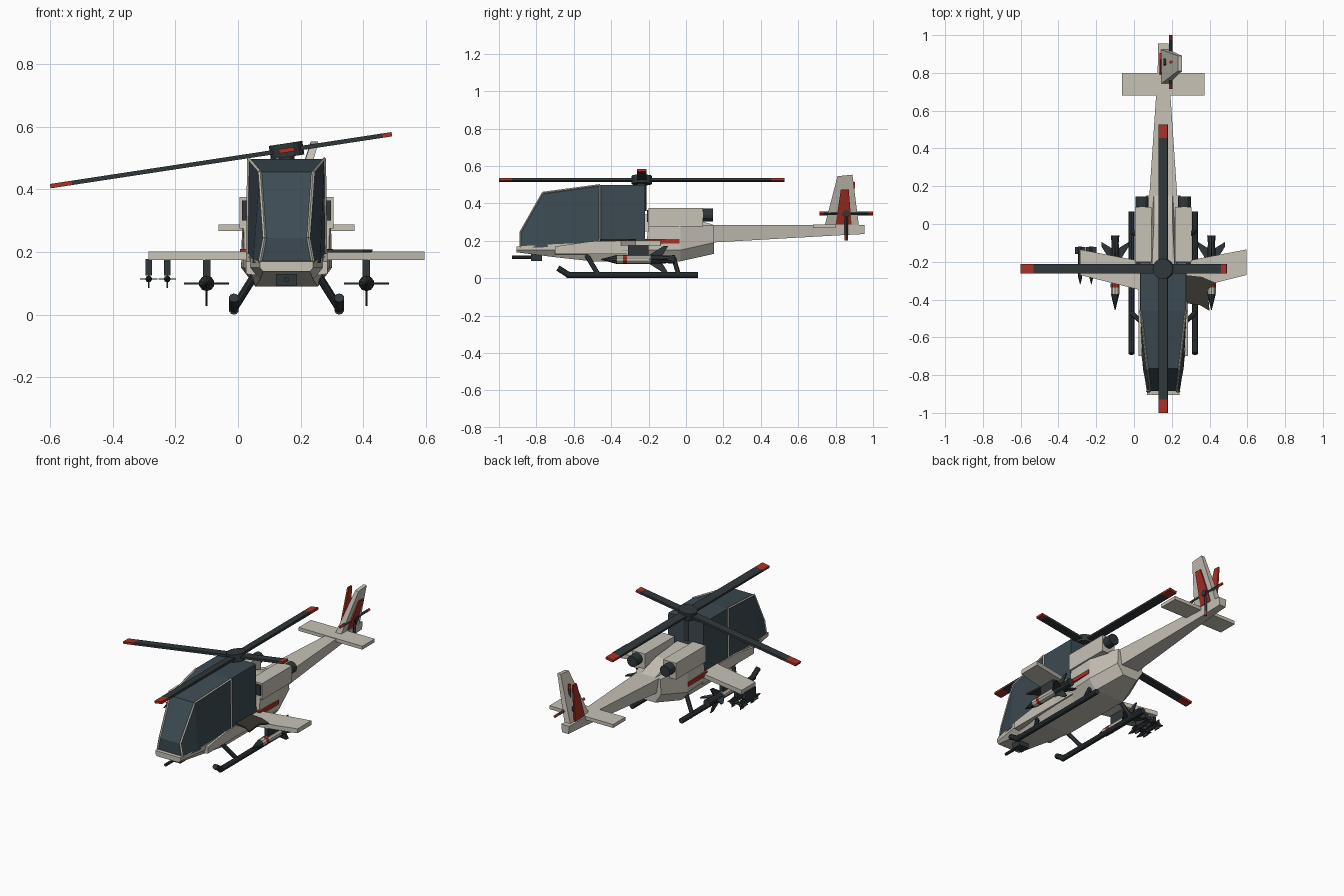
import bpy, bmesh, math
from mathutils import Vector, Matrix

if "Cube" in bpy.data.objects:
    bpy.data.objects.remove(bpy.data.objects["Cube"])

CX = 0.155  # fuselage centre line


def mat(name, r, g, b):
    m = bpy.data.materials.new(name)
    m.diffuse_color = (r, g, b, 1)
    m.use_nodes = True
    m.node_tree.nodes["Principled BSDF"].inputs["Base Color"].default_value = m.diffuse_color
    return m


BODY = mat("body_paint", .57, .54, .47)
DARK = mat("dark_metal", .03, .038, .042)
GLASS = mat("tinted_glass", .045, .07, .085)
RED = mat("red_paint", .4, .03, .02)
BROWN = mat("dark_plate", .04, .036, .028)


def finish(name, bm, m):
    bmesh.ops.recalc_face_normals(bm, faces=bm.faces)
    me = bpy.data.meshes.new(name)
    bm.to_mesh(me)
    bm.free()
    me.materials.append(m)
    o = bpy.data.objects.new(name, me)
    bpy.context.collection.objects.link(o)
    return o


def loft(name, rings, m):
    bm = bmesh.new()
    vs = [[bm.verts.new(p) for p in r] for r in rings]
    n = len(vs[0])
    for a, b in zip(vs, vs[1:]):
        for i in range(n):
            bm.faces.new((a[i], a[(i + 1) % n], b[(i + 1) % n], b[i]))
    bm.faces.new(vs[0])
    bm.faces.new(vs[-1])
    return finish(name, bm, m)


def box(name, x0, x1, y0, y1, z0, z1, m):
    return loft(name, [[(x0, y, z0), (x1, y, z0), (x1, y, z1), (x0, y, z1)] for y in (y0, y1)], m)


def rod(name, a, b, r, m, n=10, r2=None):
    a, b = Vector(a), Vector(b)
    d = b - a
    bm = bmesh.new()
    bmesh.ops.create_cone(bm, cap_ends=True, segments=n, radius1=r, radius2=r if r2 is None else r2,
                          depth=d.length,
                          matrix=Matrix.Translation((a + b) / 2) @ d.to_track_quat('Z', 'Y').to_matrix().to_4x4())
    return finish(name, bm, m)


def section(y, *half):
    """Symmetric ring from (half width, z) points, bottom to top."""
    return [(CX + w, y, z) for w, z in half] + [(CX - w, y, z) for w, z in reversed(half)]


# Fuselage
loft("hull", [
    section(-.905, (.075, .138), (.085, .15), (.085, .17)),
    section(-.70, (.085, .112), (.115, .15), (.115, .182)),
    section(-.50, (.10, .09), (.125, .15), (.125, .19)),
    section(-.21, (.10, .09), (.135, .15), (.135, .20)),
    section(-.20, (.10, .09), (.137, .15), (.137, .285)),
    section(-.03, (.10, .09), (.145, .15), (.142, .288)),
    section(.15, (.05, .13), (.09, .19), (.085, .283))], BODY)
loft("engine_spine", [section(-.22, (.07, .25), (.06, .34)), section(.0, (.07, .25), (.05, .33)),
                      section(.15, (.06, .25), (.05, .284))], BODY)
loft("tail_boom", [section(.13, (.06, .19), (.075, .284)), section(.80, (.025, .228), (.03, .285)),
                   section(.955, (.022, .236), (.027, .285))], BODY)

# Canopy: front pane, sloped windscreen, roof
loft("canopy", [
    [(CX + w, y, z) for w, y, z in ((.085, -.885, .165), (.07, -.885, .245), (-.07, -.885, .245), (-.085, -.885, .165))],
    section(-.765, (.108, .165), (.085, .456)),
    section(-.46, (.124, .18), (.12, .497)),
    section(-.22, (.124, .195), (.12, .497))], GLASS)

for s, side in ((-1, "left"), (1, "right")):
    def X(v):
        return CX + s * v

    # Canopy frame strips
    path = [(X(.085), -.885, .165), (X(.07), -.885, .245), (X(.085), -.765, .456), (X(.12), -.46, .497)]
    for a, b in zip(path, path[1:]):
        rod(side + "_canopy_frame", a, b, .006, BODY, 4)
    rod(side + "_canopy_post", (X(.124), -.46, .18), (X(.12), -.46, .497), .006, BODY, 4)

    # Side fairing and stripe
    loft(side + "_fairing", [[(X(a), y, z) for a, z in ((.09, .125), (.13, .13), (.13, .165 + t), (.09, .165 + t))]
                             for y, t in ((-.70, .005), (-.52, .03), (-.2, .035))], BODY)
    box(side + "_stripe", X(.12), X(.148), -.22, -.035, .185, .21, RED)

    # Engine nacelle, intake, exhaust
    box(side + "_nacelle", X(.062), X(.15), -.2, .09, .275, .376, BODY)
    box(side + "_intake", X(.075), X(.142), -.208, -.19, .30, .365, DARK)
    rod(side + "_exhaust", (X(.112), .08, .338), (X(.112), .145, .338), .034, DARK, 12)

    # Stub wing
    loft(side + "_wing", [[(X(x), a, .174), (X(x), b, .174), (X(x), b, .201), (X(x), a, .201)]
                          for x, a, b in ((.1, -.355, -.20), (.44, -.27, -.135))], BODY)

    # Missile: nose, body, band, tail, pylon, fins
    mx, mz = X(.255), .10
    for part, y0, y1, r0, r1, m in (("nose", -.455, -.37, .002, .024, DARK), ("front", -.37, -.337, .024, .024, BODY),
                                    ("band", -.337, -.315, .025, .025, RED), ("body", -.315, -.19, .024, .024, BODY),
                                    ("tail", -.19, -.10, .024, .02, DARK), ("nozzle", -.10, -.06, .02, .024, DARK)):
        rod(side + "_missile_" + part, (mx, y0, mz), (mx, y1, mz), r0, m, 10, r1)
    box(side + "_missile_pylon", mx - .012, mx + .012, -.31, -.2, .115, .18, DARK)
    for k in range(4):
        c, sn = round(math.cos(k * math.pi / 2)), round(math.sin(k * math.pi / 2))
        loft(side + "_missile_fin", [[(mx + c * r - sn * t, y, mz + sn * r + c * t)
                                      for r, y in ((.015, -.21), (.072, -.12), (.072, -.095), (.015, -.13))]
                                     for t in (-.003, .003)], DARK)

    # Landing skid with upturned toe and two struts
    sx = X(.168)
    rod(side + "_skid", (sx, -.64, .016), (sx, .065, .016), .016, DARK)
    rod(side + "_skid_toe", (sx, -.625, .016), (sx, -.685, .054), .016, DARK)
    rod(side + "_front_strut", (X(.105), -.53, .12), (sx, -.47, .02), .013, DARK, 8)
    rod(side + "_rear_strut", (X(.105), -.07, .12), (sx, -.04, .02), .013, DARK, 8)

# Small rockets under the left wing tip
for x in (-.285, -.226):
    box("rocket_pylon", x - .01, x + .01, -.26, -.16, .125, .178, DARK)
    rod("rocket_body", (x, -.28, .114), (x, -.12, .114), .011, DARK, 8)
    rod("rocket_nose", (x, -.32, .114), (x, -.28, .114), .001, DARK, 8, .011)
    for y in (-.24, -.14):
        box("rocket_fin_flat", x - .028, x + .028, y - .018, y + .018, .112, .116, DARK)
        box("rocket_fin_upright", x - .002, x + .002, y - .018, y + .018, .086, .142, DARK)

# Ragged dark plate over the right wing root
plate = [(.27, -.27), (.36, -.28), (.43, -.31), (.39, -.35), (.40, -.46), (.35, -.43), (.28, -.42)]
loft("wing_root_plate", [[(x, y, z) for x, y in plate] for z in (.199, .208)], BROWN)

# Nose gun
box("gun_mount", CX - .033, CX + .033, -.83, -.77, .092, .135, DARK)
rod("gun_barrel", (CX, -.93, .112), (CX, -.82, .112), .009, DARK, 8)

# Tailplane and leaning fin
box("tailplane", CX - .218, CX + .217, .68, .80, .267, .288, BODY)
loft("tail_fin", [[(.14, .74, .275), (.18, .74, .275), (.18, .925, .275), (.14, .925, .275)],
                  [(.232, .81, .545), (.255, .81, .545), (.255, .89, .553), (.232, .89, .553)]], BODY)
loft("fin_panel_right", [[(.178 + t, .80, .288), (.178 + t, .885, .288), (.24 + t, .87, .475), (.24 + t, .828, .475)]
                         for t in (0, .009)], RED)
loft("fin_panel_left", [[(.135 + t, .79, .28), (.135 + t, .885, .28), (.135 + t, .905, .515), (.135 + t, .87, .515)]
                        for t in (0, .01)], RED)

# Tail rotor
ty, tz, tx = .857, .345, .195
rod("tail_rotor_hub", (.155, ty, tz), (.212, ty, tz), .02, DARK, 10)
for k in range(4):
    d = Vector((0, round(math.cos(k * math.pi / 2)), round(math.sin(k * math.pi / 2))))
    c = Vector((tx, ty, tz))
    rod("tail_rotor_blade", c, c + d * .118, .01, DARK, 4)
    rod("tail_rotor_tip", c + d * .118, c + d * .143, .01, RED, 4)

# Main rotor, rolled so the left side droops
HUB = Vector((CX, -.237, .525))
rod("rotor_mast", (CX, -.237, .36), (CX, -.237, .52), .025, DARK, 12)
parts = [rod("rotor_hub", (0, 0, -.022), (0, 0, .022), .054, DARK, 16)]
for k, length, tip in ((0, .34, .03), (1, .763, .07), (2, .763, .07), (3, .763, .07)):
    for nm, a, b, m in (("rotor_blade", .03, length - tip, DARK), ("rotor_blade_tip", length - tip, length, RED)):
        o = box(nm, a, b, -.025, .025, -.007, .007, m)
        o.data.transform(Matrix.Rotation(k * math.pi / 2, 4, 'Z'))
        parts.append(o)
for o in parts:
    o.data.transform(Matrix.Translation(HUB) @ Matrix.Rotation(math.radians(-8.65), 4, 'Y'))
